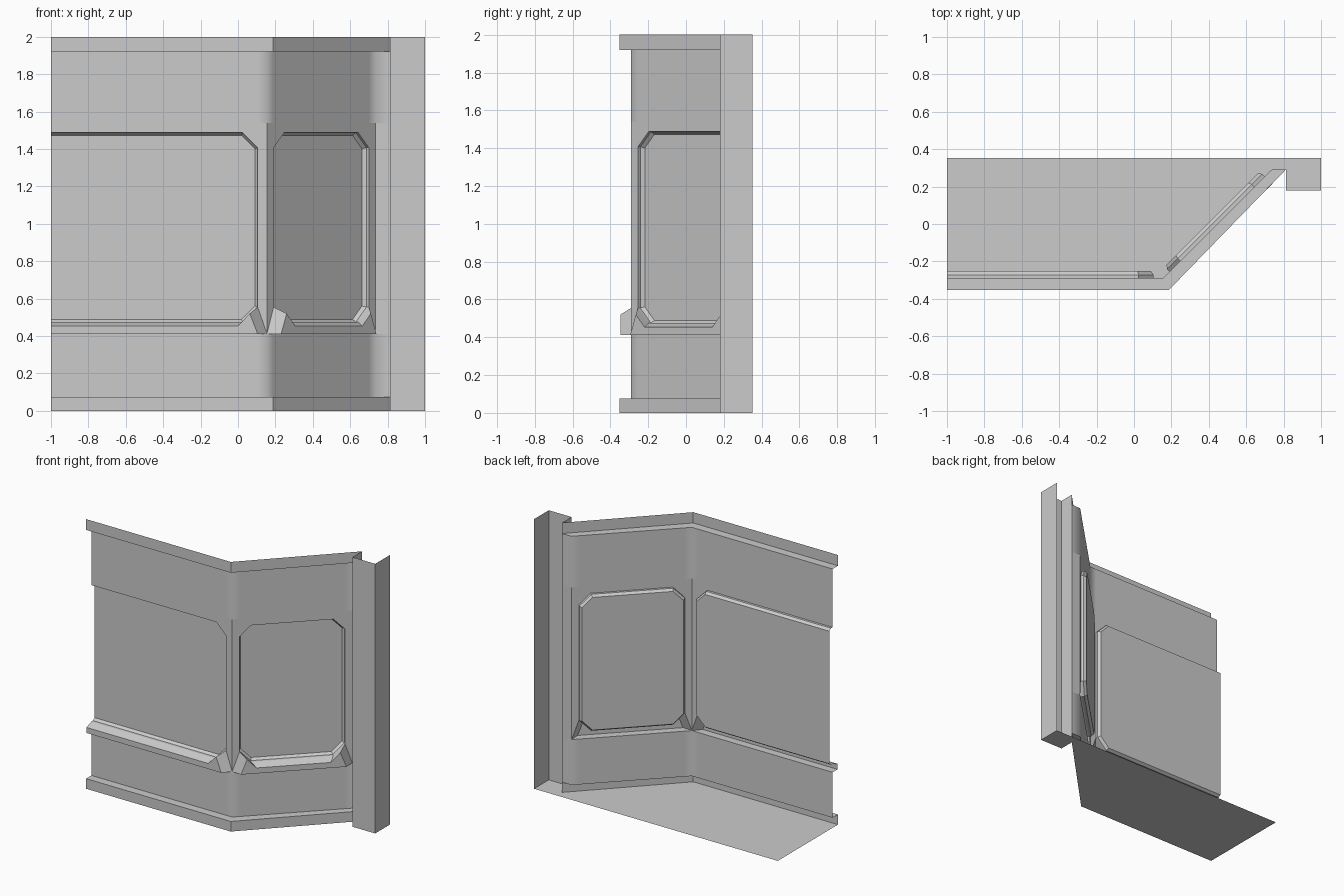
import bpy, bmesh
from mathutils import Vector

if "Cube" in bpy.data.objects:
    bpy.data.objects.remove(bpy.data.objects["Cube"])

HALF = 0.352                       # half depth of the piece
WALL_Y = -0.29                     # front wall plane
CORNER, END = 0.155, 0.735         # wall bends along x
BASE, CROWN, TOP = 0.075, 1.92, 2.0
SILL, FRAME_TOP = 0.412, 1.54
OUTER = [(-1, -HALF), (0.187, -HALF), (0.813, 0.292)]
INNER = [(-1, WALL_Y), (CORNER, WALL_Y), (END, 0.29)]


def make(name, faces, smooth=False, clip=False):
    """Sheet object from a list of polygons, shared corners welded."""
    bm = bmesh.new()
    for f in faces:
        bm.faces.new([bm.verts.new(p) for p in f])
    bmesh.ops.remove_doubles(bm, verts=bm.verts, dist=0.0005)
    if clip:
        bmesh.ops.bisect_plane(bm, geom=bm.verts[:] + bm.edges[:] + bm.faces[:],
                               plane_co=(-1, 0, 0), plane_no=(-1, 0, 0), clear_outer=True)
    for f in bm.faces:
        f.smooth = smooth
    me = bpy.data.meshes.new(name)
    bm.to_mesh(me)
    bm.free()
    ob = bpy.data.objects.new(name, me)
    bpy.context.collection.objects.link(ob)
    return ob


def strip(path, z0, z1):
    return [[(*p, z0), (*q, z0), (*q, z1), (*p, z1)] for p, q in zip(path, path[1:])]


def ledge(z, up):
    out = []
    for i in range(2):
        f = [(*p, z) for p in (OUTER[i], OUTER[i + 1], INNER[i + 1], INNER[i])]
        out.append(f if up else f[::-1])
    return out


def panel(name, origin, along, length, clip=False):
    """Framed, recessed octagonal panel with a projecting sill."""
    o, t = Vector((*origin, 0)), Vector((*along, 0)).normalized()
    n = Vector((t.y, -t.x, 0))
    L = length

    def P(u, z, d=0.0):
        return o + t * u + n * d + Vector((0, 0, z))

    def octagon(i, d):
        a, b, lo, hi, c = 0.05 + i, L - 0.05 - i, 0.475 + i, 1.487 - i, 0.08 - 0.586 * i
        pts = [(a + c, lo), (b - c, lo), (b, lo + c), (b, hi - c),
               (b - c, hi), (a + c, hi), (a, hi - c), (a, lo + c)]
        return [P(u, z, d) for u, z in pts]

    rings = [octagon(0, 0), octagon(0, -0.018), octagon(0.014, -0.038)]
    faces = [rings[-1]]
    for r, s in zip(rings, rings[1:]):
        for i in range(8):
            j = (i + 1) % 8
            faces.append([r[i], r[j], s[j], s[i]])
    # flat frame around the sides and top
    R = rings[0]
    bl, br, tr, tl = P(0, SILL), P(L, SILL), P(L, FRAME_TOP), P(0, FRAME_TOP)
    faces += [[br, tr, R[3], R[2]], [tl, bl, R[7], R[6]], [tr, tl, R[6], R[5], R[4], R[3]]]
    # sill: front face, sloped top, ends and underside
    half = [(0.05, SILL), (0.092, 0.52), (0.157, 0.453)]
    l = [P(u, z, 0.057) for u, z in half]
    r = [P(L - u, z, 0.057) for u, z in half]
    faces += [[l[0], r[0], r[1], r[2], l[2], l[1]],
              [l[2], r[2], R[1], R[0]],
              [l[1], l[2], R[0], R[7]], [r[2], r[1], R[2], R[1]],
              [bl, l[0], l[1], R[7]], [r[0], br, R[2], r[1]],
              [bl, br, r[0], l[0]]]
    make(name, faces, clip=clip)


# Framed panels: the front one runs past x = -1 and is cut there
panel("front_panel", (-2 - CORNER, WALL_Y), (1, 0), 2 * (1 + CORNER), clip=True)
diag = Vector(INNER[2]) - Vector(INNER[1])
panel("angled_panel", INNER[1], diag, diag.length)

# Plain wall bands, softly shaded round the bends
k = 0.035
path = [(-1, WALL_Y), (CORNER - 0.05, WALL_Y), INNER[1], (CORNER + k, WALL_Y + k),
        (END - k, 0.29 - k), INNER[2], (0.813, 0.292)]
make("lower_wall", strip(path, BASE, SILL), smooth=True)
make("upper_wall", strip(path, FRAME_TOP, CROWN), smooth=True)
make("end_strip", strip(path[-2:], SILL, FRAME_TOP))

# Projecting trims, open pillar and floor
make("base_trim", strip(OUTER, 0, BASE) + ledge(BASE, True))
make("top_trim", strip(OUTER, CROWN, TOP) + ledge(CROWN, False))
pillar = [(0.813, 0.292), (0.813, 0.18), (1, 0.18), (1, HALF)]
make("corner_pillar", strip(pillar, 0, TOP))
floor = OUTER + pillar[1:] + [(-1, HALF)]
make("floor", [[(x, y, 0) for x, y in reversed(floor)]])
